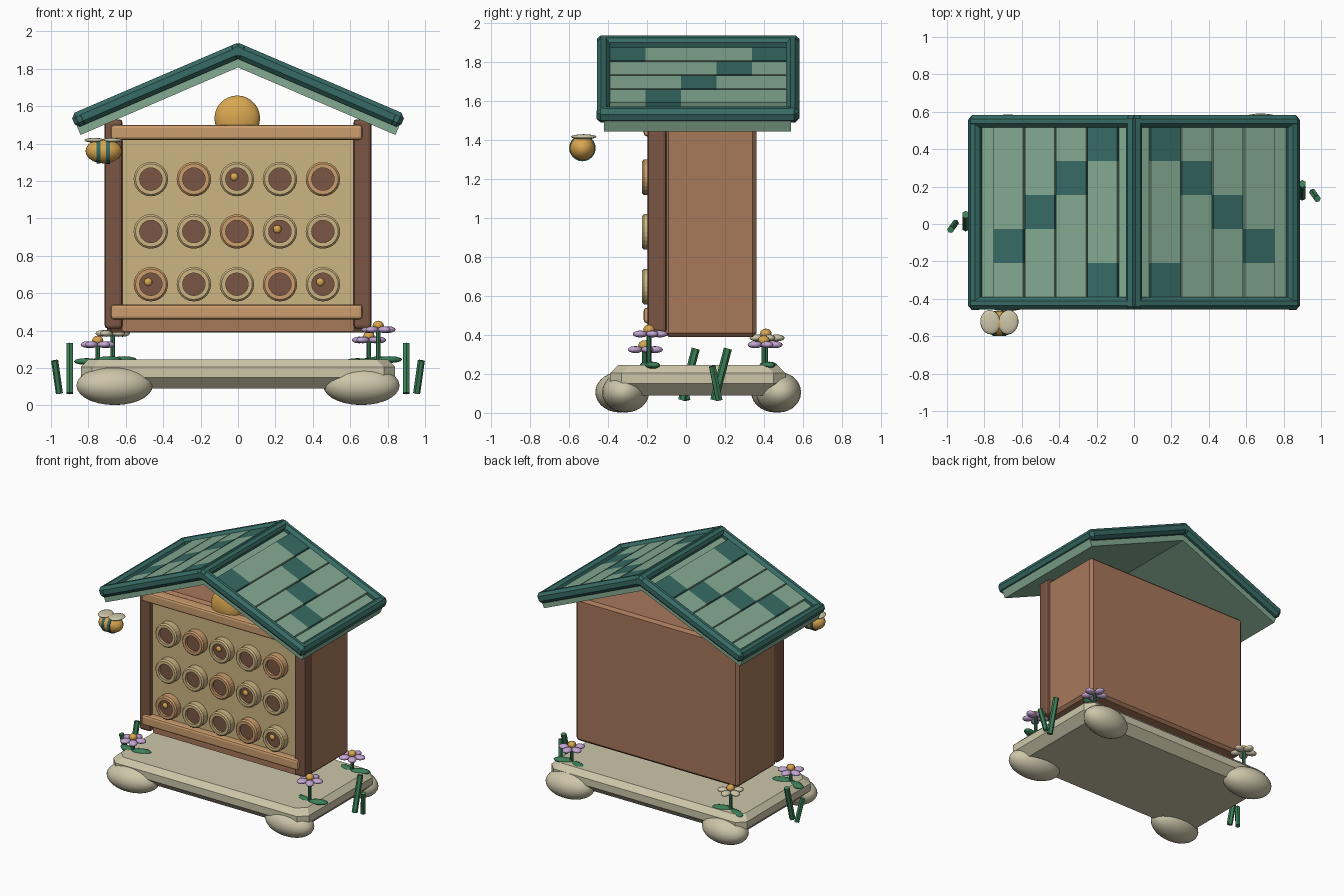
import bpy, bmesh, math
from mathutils import Matrix, Vector

if "Cube" in bpy.data.objects:
    bpy.data.objects.remove(bpy.data.objects["Cube"])


def mat(name, hexcol):
    m = bpy.data.materials.new(name)
    c = [int(hexcol[i:i + 2], 16) / 255 for i in (0, 2, 4)]
    m.diffuse_color = [v / 12.92 if v <= .04045 else ((v + .055) / 1.055) ** 2.4 for v in c] + [1]
    m.use_nodes = True
    m.node_tree.nodes["Principled BSDF"].inputs["Base Color"].default_value = m.diffuse_color
    return m


BROWN = mat("brown wood", "a8785b")
DARK = mat("dark wood", "7a5643")
PANEL = mat("straw tan", "cdb582")
OAK = mat("warm oak", "cb9d6d")
TEAL = mat("dark teal", "376b65")
SAGE = mat("sage green", "84ab92")
STONE = mat("pale stone", "cdc6aa")
LILAC = mat("lilac", "c4a6d2")
GOLD = mat("gold", "d9a650")
LEAF = mat("leaf green", "3c8059")


def finish(bm, name, m, M=Matrix(), smooth=False):
    bm.transform(M)
    bmesh.ops.recalc_face_normals(bm, faces=bm.faces)
    me = bpy.data.meshes.new(name)
    for f in bm.faces:
        f.smooth = smooth
    bm.to_mesh(me)
    bm.free()
    me.materials.append(m)
    ob = bpy.data.objects.new(name, me)
    bpy.context.collection.objects.link(ob)
    return ob


def box(name, m, lo, hi, bevel=0, M=Matrix(), seg=1):
    bm = bmesh.new()
    lo, hi = Vector(lo), Vector(hi)
    bmesh.ops.create_cube(bm, size=1, matrix=Matrix.Translation((lo + hi) / 2) @ Matrix.Diagonal((*(hi - lo), 1)))
    if bevel:
        bmesh.ops.bevel(bm, geom=bm.edges[:], offset=bevel, segments=seg, affect='EDGES', profile=.5)
    return finish(bm, name, m, M)


def ball(name, m, c, r, rz=0, seg=20):
    bm = bmesh.new()
    bmesh.ops.create_uvsphere(bm, u_segments=seg, v_segments=seg // 2, radius=1)
    M = Matrix.Translation(c) @ Matrix.Rotation(rz, 4, 'Z') @ Matrix.Diagonal((*r, 1))
    return finish(bm, name, m, M, True)


def rod(name, m, a, b, r, seg=8):
    a, b = Vector(a), Vector(b)
    bm = bmesh.new()
    bmesh.ops.create_cone(bm, cap_ends=True, segments=seg, radius1=r, radius2=r, depth=(b - a).length)
    M = Matrix.Translation((a + b) / 2) @ (b - a).to_track_quat('Z', 'Y').to_matrix().to_4x4()
    return finish(bm, name, m, M)


def ring(name, m, x, z, y0, y1, ro, ri):
    # open tube along y, thick wall
    bm = bmesh.new()
    n = 24
    loops = []
    for r, y in ((ro, y0), (ro, y1 + .01), (ro - .01, y1), (ri, y1), (ri, y0)):
        loops.append([bm.verts.new((x + r * math.cos(t * math.tau / n), y, z + r * math.sin(t * math.tau / n)))
                      for t in range(n)])
    for i in range(5):
        p, q = loops[i], loops[(i + 1) % 5]
        for t in range(n):
            bm.faces.new((p[t], p[(t + 1) % n], q[(t + 1) % n], q[t]))
    return finish(bm, name, m)


# stone slab: flat chamfered outline lofted through four levels
bm = bmesh.new()
levels = []
for z, d in ((.09, .06), (.15, 0), (.205, 0), (.245, .04)):
    X, Y, k = .84 - d, .45 - d, .06
    pts = [(X, Y - k), (X - k, Y), (k - X, Y), (-X, Y - k), (-X, k - Y), (k - X, -Y), (X - k, -Y), (X, k - Y)]
    levels.append([bm.verts.new((px, py + .06, z)) for px, py in pts])
for p, q in zip(levels, levels[1:]):
    for i in range(8):
        bm.faces.new((p[i], p[(i + 1) % 8], q[(i + 1) % 8], q[i]))
bm.faces.new(levels[0])
bm.faces.new(levels[-1])
finish(bm, "base_slab", STONE)

# corner stones
for x, y, rx, ry, rot in ((-.66, -.34, .205, .125, .1), (.66, -.31, .205, .12, -.1),
                          (-.66, .46, .19, .125, -.1), (.66, .475, .19, .115, .1)):
    ball("corner_stone", STONE, (x, y, .106), (rx, ry, .104), rot, 28)

# house body, corner posts, front panel, rails
box("house_body", BROWN, (-.7, -.11, .39), (.7, .362, 1.5), .02)
box("front_panel", PANEL, (-.63, -.165, .47), (.63, -.1, 1.47))
for s in (-1, 1):
    box("corner_post", DARK, (s * .665 - .048, -.197, .41), (s * .665 + .048, -.1, 1.53), .018, seg=2)
for z in (.46, 1.42):
    box("front_rail", OAK, (-.68, -.217, z), (.665, -.13, z + .08), .016, seg=2)
box("bottom_sill", BROWN, (-.62, -.16, .395), (.62, -.1, .47))
ball("gable_disc", GOLD, (-.004, -.14, 1.535), (.122, .06, .122), seg=28)

# nesting tubes
for r, (z, oak) in enumerate(((1.21, (1, 4)), (.93, (2,)), (.648, (0, 3)))):
    for c in range(5):
        x = -.466 + .23 * c
        ring("nest_tube", OAK if c in oak else PANEL, x, z, -.15, -.225, .092, .06)
        rod("tube_hole", DARK, (x, -.15, z), (x, -.206, z), .061, 24)
        if (r, c) in ((0, 2), (1, 3), (2, 0), (2, 4)):
            ball("tube_plug", GOLD, (x - .014, -.207, z + .012), (.022, .015, .022), 0, 12)

# roof: each slope is built in a tilted frame (x down the slope, z outward)
A = math.atan(.429)
for s in (-1, 1):
    M = Matrix.Translation((0, 0, 1.94)) @ Matrix.Diagonal((s, 1, 1, 1)) @ Matrix.Rotation(A, 4, 'Y')
    box("roof_slab", SAGE, (.0, -.42, -.122), (.968, .54, -.045), 0, M)
    for y in (-.458, .515):
        box("gable_trim", TEAL, (-.0, y, -.08), (.972, y + .068, 0), .022, M)
    box("eave_trim", TEAL, (.905, -.46, -.08), (.975, .577, -.002), .022, M)
    box("ridge_trim", TEAL, (-.01, -.458, -.08), (.055, .583, 0), .018, M)
    # lapped shingle courses, five tiles each
    for row in range(4):
        u = .108 + row * .182
        for i in range(5):
            y = -.39 + i * .182
            dark = i == 4 - row or (row == 0 and i == 0)
            box("shingle", TEAL if dark else SAGE, (u, y, -.06), (u + .172, y + .182, -.022), 0, M)

# grass tufts
for s, y in ((-1, -.02), (1, .145)):
    rod("grass_blade", LEAF, (s * .9, y, .065), (s * .9, y + .07, .33), .021, 6)
    rod("grass_blade", LEAF, (s * .955, y + .025, .065), (s * .98, y - .01, .24), .019, 6)

# flowers
for x, y, z, m in ((-.75, -.215, .325, LILAC), (.75, -.19, .405, LILAC),
                   (.7, .4, .35, LILAC), (-.67, .41, .385, STONE)):
    rod("flower_stem", LEAF, (x, y, .2), (x, y, z), .012)
    for k in range(5):
        a = k * math.tau / 5 + .3
        ball("petal", m, (x + .055 * math.cos(a), y + .055 * math.sin(a), z), (.042, .032, .018), a, 12)
    ball("flower_centre", GOLD, (x, y, z + .022), (.03, .03, .026), 0, 12)
    for t, dz in ((.35, .245), (math.pi - .35, .235)):
        ball("flower_leaf", LEAF, (x + .065 * math.cos(t), y + .05 * math.sin(t), dz), (.072, .035, .018), t, 12)

# bee
ball("bee_body", GOLD, (-.718, -.532, 1.36), (.097, .068, .066), 0, 24)
for x, r in ((-.745, .067), (-.695, .068)):
    rod("bee_stripe", TEAL, (x - .011, -.532, 1.36), (x + .011, -.532, 1.36), r, 24)
for x, t in ((-.768, .15), (-.672, -.15)):
    ball("bee_wing", STONE, (x, -.525, 1.418), (.054, .066, .013), t, 16)
